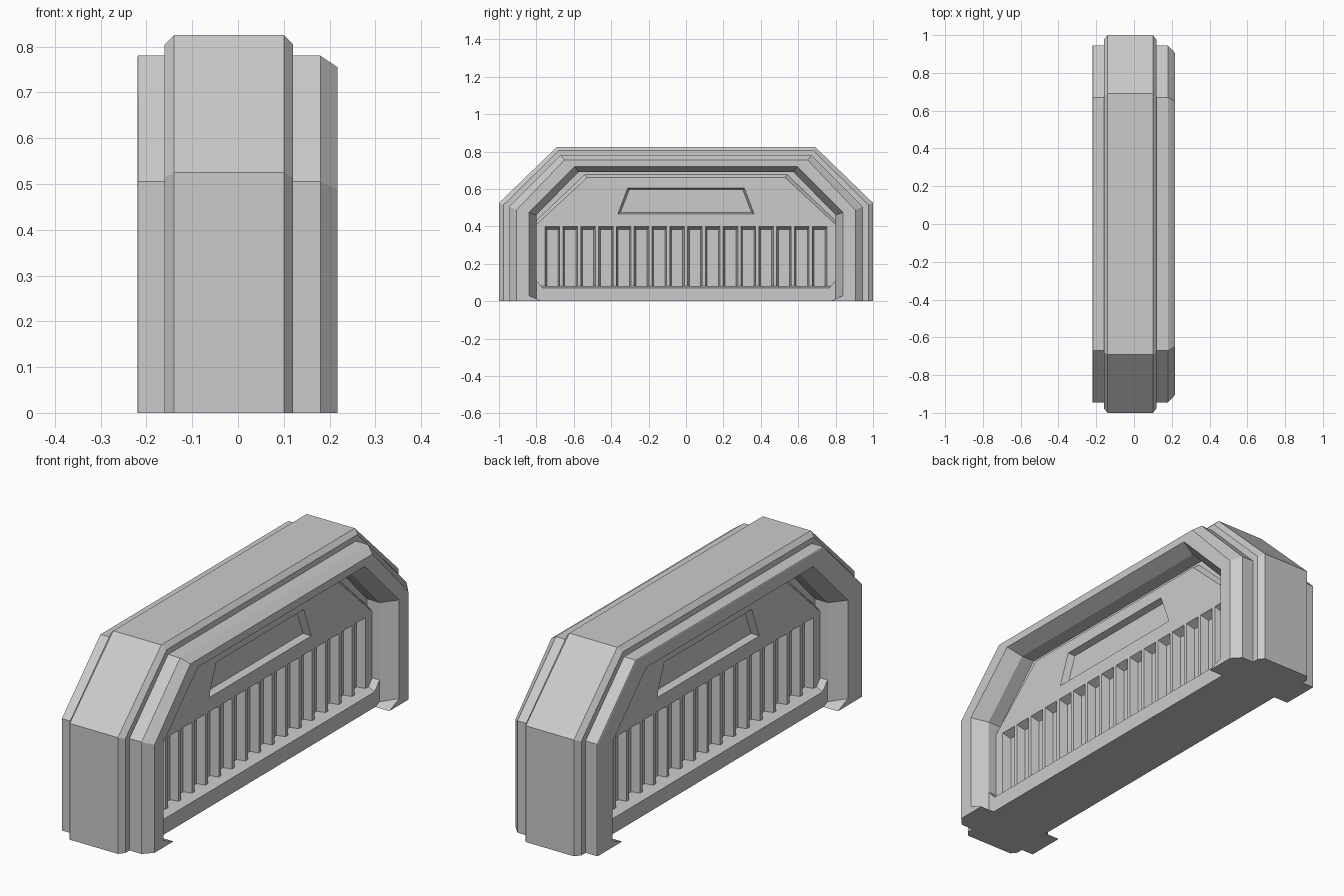
import bpy, bmesh

if "Cube" in bpy.data.objects:
    bpy.data.objects.remove(bpy.data.objects["Cube"])


def make(name, bm):
    bmesh.ops.recalc_face_normals(bm, faces=bm.faces)
    me = bpy.data.meshes.new(name)
    bm.to_mesh(me)
    bm.free()
    ob = bpy.data.objects.new(name, me)
    bpy.context.collection.objects.link(ob)
    return ob


def loft(bm, sections, closed=True, caps=True):
    """Join sections [(x, [(y, z), ...]), ...] along x."""
    rings = [[bm.verts.new((x, y, z)) for y, z in pts] for x, pts in sections]
    n = len(rings[0])
    for a, b in zip(rings, rings[1:]):
        for i in range(n if closed else n - 1):
            j = (i + 1) % n
            bm.faces.new((a[i], a[j], b[j], b[i]))
    if caps:
        bm.faces.new(rings[0])
        bm.faces.new(rings[-1])
    return rings


def arch(w, c, t, h, z0=0.0):
    """Chamfered arch: half width, shoulder height, top half width, height."""
    return [(-w, z0), (-w, c), (-t, h), (t, h), (w, c), (w, z0)]


def rect(y0, y1, z0, z1):
    return [(y0, z0), (y1, z0), (y1, z1), (y0, z1)]


FACE, BASE, CURB = 0.11, 0.085, 0.147

# Outer shell: recess walls, side frames and the raised centre band
rim, wall = arch(.84, .475, .595, .72), arch(.80, .46, .575, .69)
frame = arch(.945, .505, .67, .78)
band, band_edge = arch(1.0, .525, .69, .825), arch(.975, .515, .68, .805)
bm = bmesh.new()
rings = loft(bm, [
    (-.08, wall), (-.15, wall), (-.22, rim),
    (-.22, arch(.94, .502, .668, .777)), (-.218, frame), (-.16, frame),
    (-.16, band_edge), (-.14, band), (.10, band), (.12, band_edge),
    (.12, frame), (.18, frame), (.217, arch(.905, .488, .65, .755)),
    (.217, rim), (.15, wall), (.08, wall)], closed=False, caps=False)
for foot in (0, -1):
    bm.faces.new([r[foot] for r in rings])
make("outer_shell", bm)

# Centre panel: a base slab with a bevelled raised plate on each side
bm = bmesh.new()
slab = arch(.805, .462, .577, .695, .03)
plate_low = arch(.80, .43, .54, .677, .03)
plate_top = arch(.80, .41, .53, .66, .03)
loft(bm, [(-FACE, plate_top), (-BASE, plate_low), (-BASE, slab),
          (BASE, slab), (BASE, plate_low), (FACE, plate_top)])
panel = make("grille_panel", bm)

# Cutters for grille slots and handle recess, both sides
bm = bmesh.new()
for s in (-1, 1):
    for i in range(16):
        y = (i - 7.5) * .0952
        loft(bm, [(s * .125, rect(y - .042, y + .042, .05, .406)),
                  (s * FACE, rect(y - .039, y + .039, .05, .40)),
                  (s * .072, rect(y - .030, y + .030, .05, .382))])
    loft(bm, [(s * .125, [(-.372, .46), (.372, .46), (.317, .61), (-.317, .61)]),
              (s * FACE, [(-.365, .465), (.365, .465), (.312, .605), (-.312, .605)]),
              (s * .08, [(-.350, .475), (.350, .475), (.303, .597), (-.303, .597)])])
cutter = make("panel_cutters", bm)
cutter.hide_render = True
cutter.hide_viewport = True
cut = panel.modifiers.new("cut", "BOOLEAN")
cut.operation = "DIFFERENCE"
cut.solver = "EXACT"
cut.object = cutter

# Curb along the bottom of both recesses
bm = bmesh.new()
loft(bm, [(-CURB, rect(-.80, .80, 0, .07)), (-FACE, rect(-.80, .80, 0, .08)),
          (FACE, rect(-.80, .80, 0, .08)), (CURB, rect(-.80, .80, 0, .07))])
make("bottom_curb", bm)

# Small corner wedges on the curb and at the feet of the frames
bm = bmesh.new()
for s, out in ((-1, .22), (1, .217)):
    for m in (-1, 1):
        ledge = [(m * .80, .07), (m * .765, .07), (m * .80, .11)]
        foot = [(m * .84, 0), (m * .77, 0), (m * .84, .03)]
        loft(bm, [(s * .10, ledge), (s * CURB, ledge)])
        loft(bm, [(s * CURB, foot), (s * out, foot)])
make("corner_wedges", bm)
